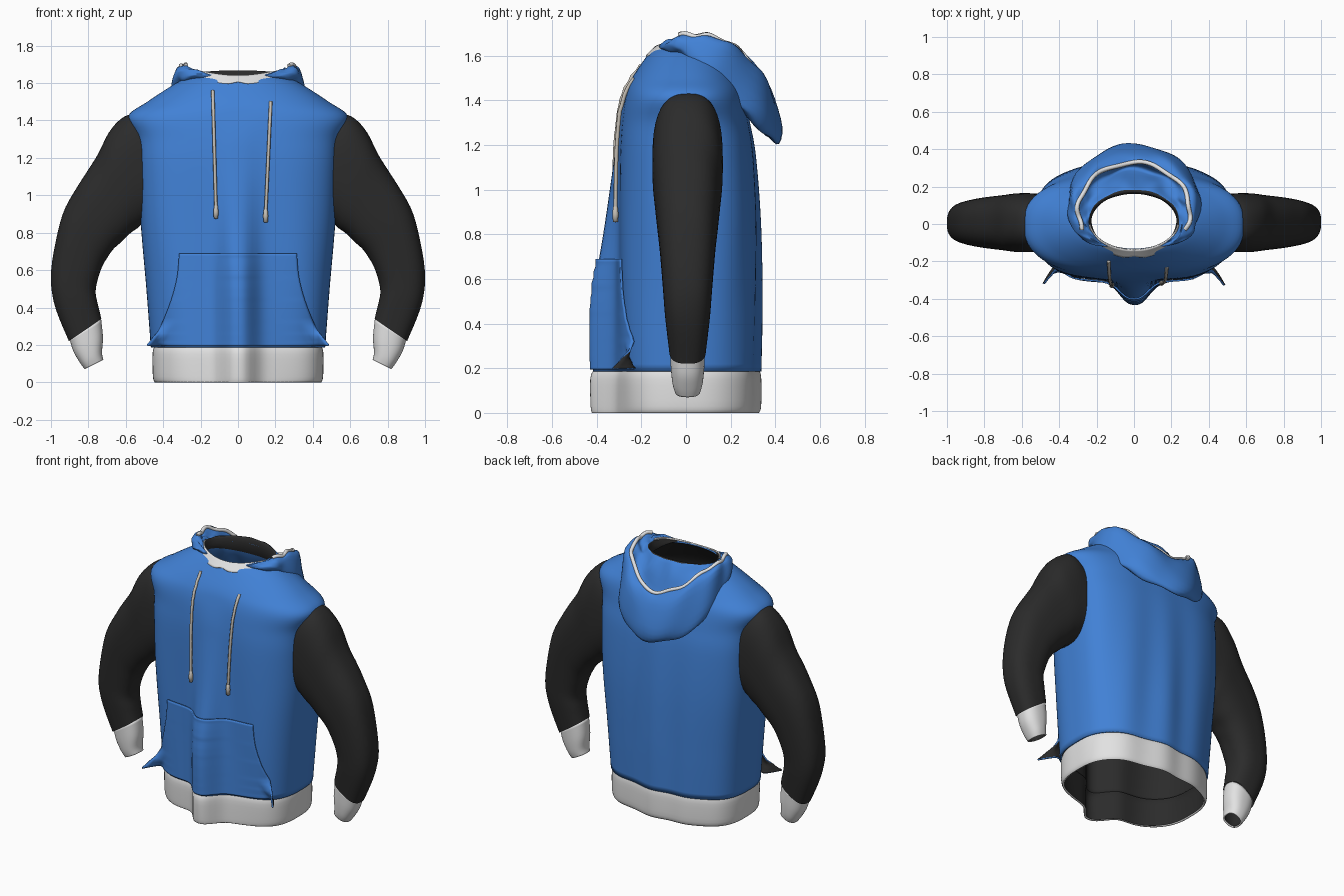
import bpy, bmesh, math
from math import sin, cos, pi, exp
from mathutils import Vector

if "Cube" in bpy.data.objects:
    bpy.data.objects.remove(bpy.data.objects["Cube"])


def material(name, rgb):
    m = bpy.data.materials.new(name)
    m.use_nodes = True
    m.diffuse_color = (*rgb, 1)
    bsdf = m.node_tree.nodes["Principled BSDF"]
    bsdf.inputs["Base Color"].default_value = (*rgb, 1)
    bsdf.inputs["Roughness"].default_value = 0.9
    return m


BLUE = material("blue fabric", (0.053, 0.22, 0.67))
BLACK = material("black fabric", (0.024, 0.024, 0.024))
WHITE = material("white ribbing", (0.76, 0.76, 0.76))
CORD = material("beige cord", (0.56, 0.52, 0.46))


def spline(rows, steps, loop=False):
    """Catmull-Rom interpolation of rows of numbers."""
    n, out = len(rows), []
    for i in range(n if loop else n - 1):
        pick = (lambda k: rows[k % n]) if loop else (lambda k: rows[min(max(k, 0), n - 1)])
        a, b, c, d = (pick(i + k) for k in (-1, 0, 1, 2))
        for s in range(steps):
            t = s / steps
            out.append([q + 0.5 * t * (r - p + t * (2 * p - 5 * q + 4 * r - e + t * (3 * (q - r) + e - p)))
                        for p, q, r, e in zip(a, b, c, d)])
    if not loop:
        out.append(list(rows[-1]))
    return out


def loft(name, rings, mats, closed=True, thick=0, recalc=False, inner=0):
    """Skin a list of point rings; thickness shows the last material inside.
    The first `inner` strips of every ring take the last material."""
    bm = bmesh.new()
    vs = [[bm.verts.new(p) for p in ring] for ring in rings]
    n = len(rings[0])
    for lo, hi in zip(vs, vs[1:]):
        for j in range(n if closed else n - 1):
            k = (j + 1) % n
            face = bm.faces.new((lo[j], lo[k], hi[k], hi[j]))
            face.smooth = True
            face.material_index = len(mats) - 1 if j < inner else 0
    if recalc:
        bmesh.ops.recalc_face_normals(bm, faces=bm.faces)
    me = bpy.data.meshes.new(name)
    bm.to_mesh(me)
    bm.free()
    for m in mats:
        me.materials.append(m)
    ob = bpy.data.objects.new(name, me)
    bpy.context.collection.objects.link(ob)
    if thick:
        mod = ob.modifiers.new("thickness", "SOLIDIFY")
        mod.thickness, mod.offset = thick, -1
        mod.material_offset = len(mats) - 1


def cord(name, points, radius, mat):
    cu = bpy.data.curves.new(name, "CURVE")
    cu.dimensions = "3D"
    cu.bevel_depth, cu.bevel_resolution, cu.use_fill_caps = radius, 2, True
    sp = cu.splines.new("POLY")
    sp.points.add(len(points) - 1)
    for p, q in zip(sp.points, points):
        p.co = (*q, 1)
    cu.materials.append(mat)
    bpy.context.collection.objects.link(bpy.data.objects.new(name, cu))


# Torso sections: height, half width, front depth, back depth, front fold, squareness
BODY = spline([(0.185, 0.466, 0.31, 0.33, 0.105, 2.8), (0.5, 0.49, 0.31, 0.335, 0.1, 2.9),
               (0.85, 0.52, 0.305, 0.33, 0.055, 3), (1.15, 0.533, 0.3, 0.31, 0.02, 3),
               (1.3, 0.545, 0.29, 0.285, 0.01, 2.8), (1.42, 0.588, 0.272, 0.26, 0, 2.5),
               (1.5, 0.485, 0.242, 0.235, 0, 2.3), (1.6, 0.33, 0.175, 0.2, 0, 2.1),
               (1.64, 0.245, 0.14, 0.17, 0, 2)], 6)
HEM = spline([(0, 0.445, 0.31, 0.32, 0.112, 2.8), (0.03, 0.455, 0.312, 0.33, 0.115, 2.8),
              (0.15, 0.457, 0.312, 0.33, 0.115, 2.8), (0.192, 0.448, 0.302, 0.322, 0.11, 2.8)], 4)


def fold(x, z, amp):
    soft = 0.006 * sin(17 * x + 2.5 * z) * min(1, max(0, 1.5 - z))
    return amp * exp(-abs(x / 0.095) ** 2.6) + soft


def section(row, count=128):
    z, w, f, b, amp, n = row
    ring = []
    for i in range(count):
        a = 2 * pi * i / count
        c, s = cos(a), sin(a)
        r = (abs(c) ** n + abs(s) ** n) ** (-1 / n)
        x, y = w * c * r, (b if s > 0 else f) * s * r
        if s < 0:
            y -= fold(x, z, amp) * min(1, -2 * s)
        else:
            ridge = 0.018 * exp(-(x / 0.1) ** 2) - 0.013 + 0.005 * sin(24 * x + 1.5 * z)
            y += ridge * s * min(1, max(0, 1.5 - z))
        ring.append((x, y, z))
    return ring


def front_y(x, z):
    z, w, f, b, amp, n = min(BODY, key=lambda r: abs(r[0] - z))
    return -f * max(0, 1 - abs(x / w) ** n) ** (1 / n) - fold(x, z, amp)


loft("torso", [section(r) for r in BODY], [BLUE, BLACK], thick=0.012)
loft("waist_hem", [section(r) for r in HEM], [WHITE, BLACK], thick=0.012)

# Front pocket with flared lower corners
rings = []
for z, hw in spline([(0.195, 0.482), (0.28, 0.425), (0.42, 0.365), (0.56, 0.327), (0.69, 0.315)], 6):
    flare = min(1, max(0, (0.32 - z) / 0.12))
    ring = []
    for i in range(57):
        u = i / 28 - 1
        x = u * hw
        xs = max(-0.42, min(0.42, x))
        y = front_y(xs, z) - 0.013 - flare * 0.12 * max(0, (abs(u) - 0.82) / 0.18) ** 1.3
        ring.append((x, y, z))
    rings.append(ring)
loft("front_pocket", rings, [BLUE, BLACK], closed=False, thick=0.009)

# Sleeves and cuffs: outer x z, inner x z, half depth
SLEEVE = spline([(0.48, 1.40, 0.40, 0.88, 0.15), (0.588, 1.432, 0.50, 0.85, 0.157),
                 (0.69, 1.335, 0.545, 0.82, 0.157), (0.765, 1.19, 0.61, 0.765, 0.148),
                 (0.87, 1.03, 0.675, 0.70, 0.137), (0.95, 0.86, 0.72, 0.63, 0.125),
                 (0.998, 0.6, 0.76, 0.51, 0.11), (0.985, 0.43, 0.75, 0.42, 0.1),
                 (0.905, 0.22, 0.73, 0.34, 0.082)], 5)
CUFF = spline([(0.9, 0.23, 0.732, 0.34, 0.078), (0.88, 0.165, 0.722, 0.24, 0.075),
               (0.845, 0.105, 0.727, 0.16, 0.067), (0.82, 0.07, 0.72, 0.12, 0.056)], 4)


def arm_rings(rows, side, wrinkle, square):
    rings = []
    for i, (ox, oz, ix, iz, d) in enumerate(rows):
        ring = []
        for j in range(48):
            a = 2 * pi * j / 48
            r = (abs(cos(a)) ** square + abs(sin(a)) ** square) ** (-1 / square)
            g = r * cos(a) * (1 + wrinkle * sin(0.9 * i + 2 * a))
            ring.append((side * ((ox + ix) / 2 + g * (ox - ix) / 2),
                         0.007 - side * d * r * sin(a),
                         (oz + iz) / 2 + g * (oz - iz) / 2))
        rings.append(ring)
    return rings


for label, side in (("left", 1), ("right", -1)):
    loft(label + "_sleeve", arm_rings(SLEEVE, side, 0.008, 2.6), [BLACK])
    loft(label + "_cuff", arm_rings(CUFF, side, 0, 2.4), [WHITE, BLACK], thick=0.01)

# Collar lining at the front of the neck
rings = []
for t in range(6):
    ring = []
    for i in range(49):
        a = -pi / 2 + (i / 24 - 1) * 1.45
        front = max(0, -sin(a)) ** 1.5
        notch = 1 - 0.25 * exp(-((a + pi / 2) / 0.12) ** 2)
        c = front * notch * (1 - t / 5)
        top = 1.67 - 0.028 * front ** 2
        ring.append(((0.24 + 0.045 * c) * cos(a), 0.015 + (0.155 + 0.045 * c) * sin(a),
                     top + (1.597 - top) * c))
    rings.append(ring)
loft("collar_lining", rings, [WHITE], closed=False, thick=0.008)

# Hood: rolled collar at the sides growing into a hanging pouch behind
ROLL = [(-0.01, 1.6), (0, 1.65), (0.012, 1.678), (0.028, 1.675), (0.045, 1.69),
        (0.075, 1.675), (0.09, 1.65), (0.075, 1.62), (0.03, 1.6)]
POUCH = [(0, 1.56), (0, 1.668), (0.06, 1.59), (0.12, 1.44), (0.155, 1.505),
         (0.215, 1.44), (0.255, 1.28), (0.225, 1.21), (0.13, 1.34)]
rings, rim = [], []
COUNT = 90
for i in range(COUNT + 1):
    a = -0.95 + (pi + 1.9) * i / COUNT
    k = max(0, (sin(a) + 0.3) / 1.3) ** 1.7
    taper = min(1, 0.1 + min(i, COUNT - i) / 14)
    profile = []
    for j, ((d0, z0), (d1, z1)) in enumerate(zip(ROLL, POUCH)):
        # the opening edge stays high along the sides
        d, z = d0 + (d1 - d0) * k, z0 + (z1 - z0) * (k ** 3 if j in (3, 4, 5) else k)
        if j > 1:
            d += 0.007 * sin(9 * a + 1.9 * j)
            z += 0.007 * sin(13 * a + 2.3 * j)
        profile.append((d * taper, 1.64 + (z - 1.64) * taper))
    ring = [((0.238 + d) * cos(a), 0.015 + (0.158 + d) * sin(a), z) for d, z in spline(profile, 4, True)]
    rings.append(ring)
    if sin(a) > -0.25:
        rim.append(Vector(ring[16]) + Vector((0, 0, 0.002)))
loft("hood", rings, [BLUE, BLACK], recalc=True, inner=5)
cord("hood_edge", rim, 0.012, WHITE)

# Drawstrings with thicker tips
for label, x0, z0, x1, z1 in (("right", -0.135, 1.56, -0.118, 0.93), ("left", 0.175, 1.5, 0.148, 0.91)):
    pts = []
    for i in range(25):
        t = i / 24
        x, z = x0 + (x1 - x0) * t, z0 + (z1 - z0) * t
        pts.append((x, min(front_y(x, z) - 0.016 * min(1, 4 * t), pts[-1][1] if pts else 0), z))
    cord(label + "_drawstring", pts, 0.009, CORD)
    x, y, z = pts[-1]
    tip = [[(x + r * cos(pi * j / 6), y + r * sin(pi * j / 6), z + h) for j in range(12)]
           for h, r in ((-0.056, 0.001), (-0.054, 0.011), (-0.02, 0.014), (0.015, 0.01), (0.02, 0.001))]
    loft(label + "_drawstring_tip", tip, [CORD])
